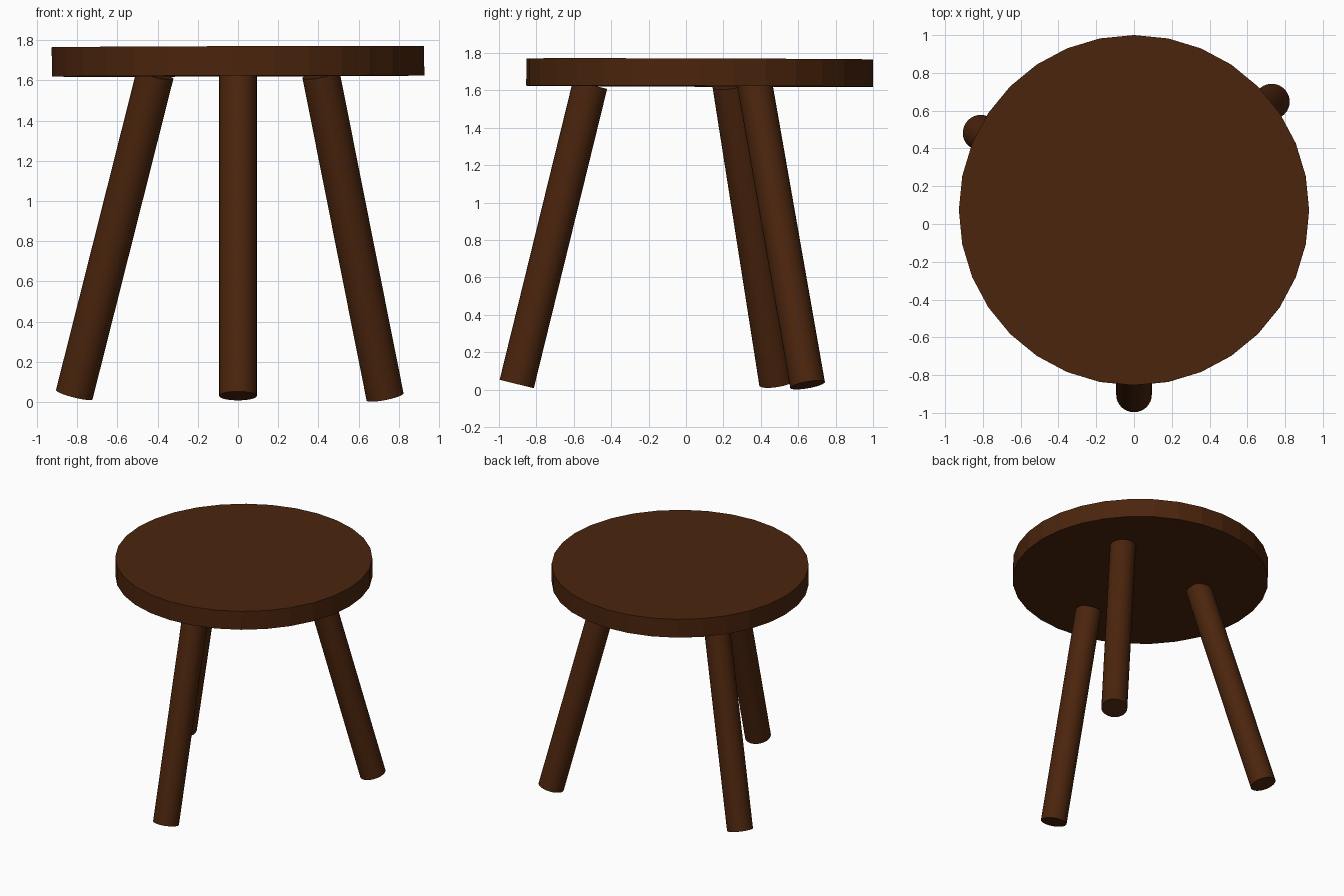
import bpy
import math
from mathutils import Vector

if "Cube" in bpy.data.objects:
    bpy.data.objects.remove(bpy.data.objects["Cube"])

# dark stained wood
wood = bpy.data.materials.new("dark brown wood")
wood.diffuse_color = (0.07, 0.018, 0.004, 1)
wood.use_nodes = True
wood.node_tree.nodes["Principled BSDF"].inputs["Base Color"].default_value = wood.diffuse_color


def cylinder(name, bottom, top, radius, sides):
    """Cylinder running between two points."""
    a, b = Vector(bottom), Vector(top)
    bpy.ops.mesh.primitive_cylinder_add(vertices=sides, radius=radius,
                                        depth=(b - a).length, location=(a + b) / 2)
    ob = bpy.context.object
    ob.name = name
    ob.rotation_euler = (b - a).to_track_quat('Z', 'Y').to_euler()
    ob.data.materials.append(wood)
    return ob


# round faceted seat, very slightly tilted
seat = cylinder("seat", (0, 0.073, 1.622), (0, 0.073, 1.768), 0.927, 32)
seat.rotation_euler = (-0.003, -0.003, 0)

# splayed legs: foot centre and centre where the leg meets the seat
legs = {
    "front_leg": ((0, -0.905, 0.03), (0, -0.513, 1.63)),
    "left_leg": ((-0.815, 0.485, 0.036), (-0.413, 0.235, 1.63)),
    "right_leg": ((0.732, 0.65, 0.025), (0.413, 0.368, 1.63)),
}
for name, (foot, head) in legs.items():
    cylinder(name, foot, head, 0.094, 32)
    bpy.ops.object.shade_smooth_by_angle(angle=math.radians(30))
